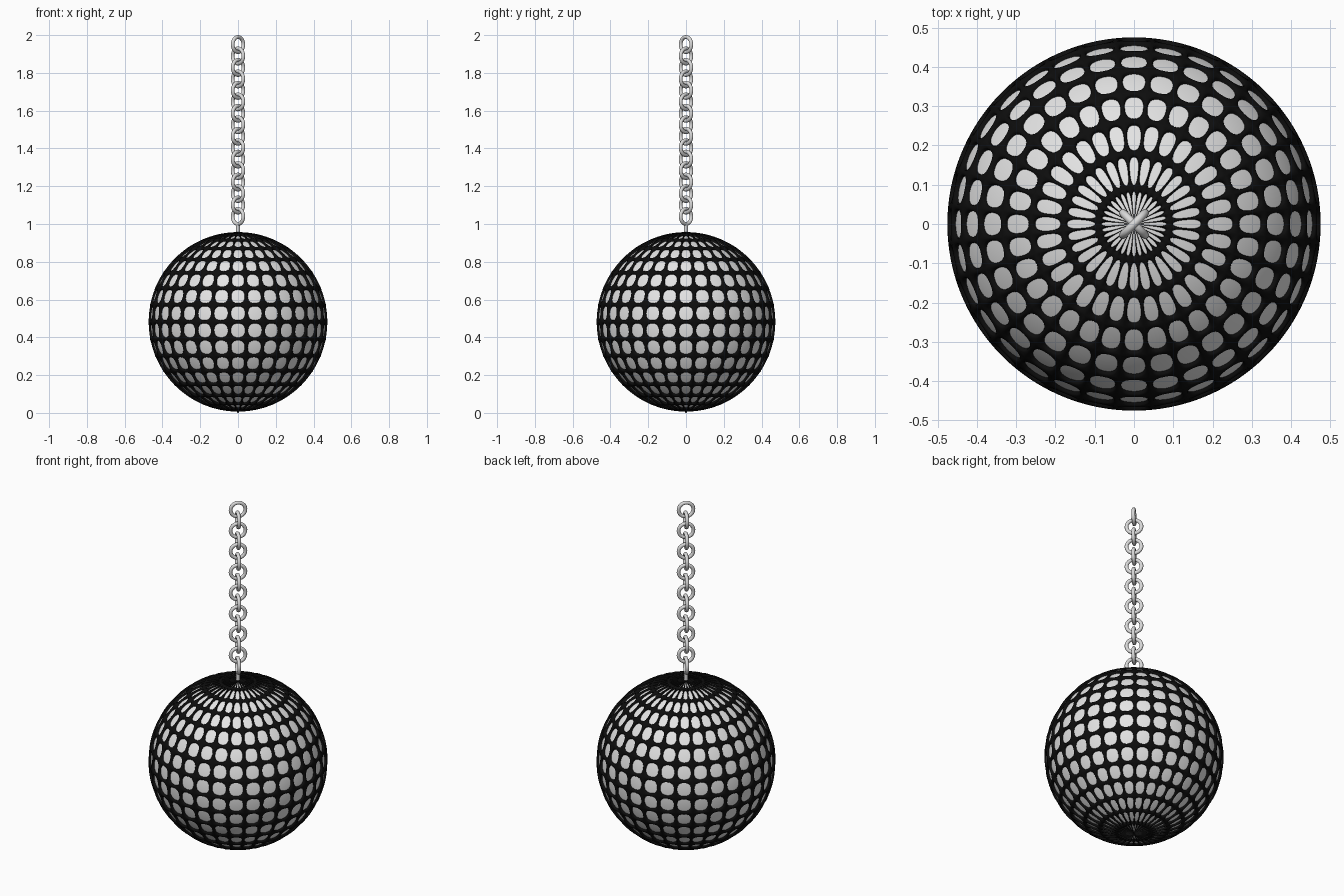
import bpy, bmesh
from math import sin, cos, pi, radians
from mathutils import Vector

cube = bpy.data.objects.get("Cube")
if cube:
    bpy.data.objects.remove(cube, do_unlink=True)

CENTRE = Vector((0, 0, 0.482))
RADIUS = 0.475
SEGMENTS, RINGS = 32, 16
STEPS = 6             # samples per side of a lattice cell


def material(name, value):
    mat = bpy.data.materials.new(name)
    mat.use_nodes = True
    colour = (value, value, value, 1)
    mat.diffuse_color = colour
    mat.node_tree.nodes["Principled BSDF"].inputs["Base Color"].default_value = colour
    return mat


black = material("black", 0.004)
mirror = material("mirror_grey", 0.78)
steel = material("steel_grey", 0.7)


def finish(obj, name, mat, angle=60):
    obj.name = name
    obj.data.materials.append(mat)
    bpy.ops.object.select_all(action='DESELECT')
    obj.select_set(True)
    bpy.context.view_layer.objects.active = obj
    bpy.ops.object.shade_smooth_by_angle(angle=radians(angle))


def on_sphere(seg, ring, radius):
    """Point at fractional segment and ring; cells are centred on the axes."""
    a = 2 * pi * (seg - 0.5) / SEGMENTS
    p = pi * ring / RINGS
    return radius * Vector((sin(p) * cos(a), sin(p) * sin(a), cos(p)))


def cell_outline():
    """Unit square outline from -1 to 1, sampled anticlockwise."""
    ts = [2 * k / STEPS - 1 for k in range(STEPS)]
    return ([(t, -1) for t in ts] + [(1, t) for t in ts]
            + [(-t, 1) for t in ts] + [(-1, -t) for t in ts])


def rounded(x, y, size):
    """Pull a square outline point onto a rounded opening."""
    power = 2.5
    k = size / (abs(x) ** power + abs(y) ** power) ** (1 / power)
    return x * k, y * k


# Inner mirrored ball
bpy.ops.mesh.primitive_uv_sphere_add(segments=64, ring_count=32,
                                     radius=RADIUS - 0.01, location=CENTRE)
finish(bpy.context.object, "mirror_ball", mirror)

# Black lattice shell with a rounded opening in every cell
bm = bmesh.new()
outline = cell_outline()
levels = [(None, RADIUS), (0.9, RADIUS - 0.001),
          (0.84, RADIUS - 0.004), (0.81, RADIUS - 0.012)]
for ring in range(RINGS):
    for seg in range(SEGMENTS):
        loops = []
        for size, radius in levels:
            loop = []
            for x, y in outline:
                u, v = (x, y) if size is None else rounded(x, y, size)
                loop.append(bm.verts.new(
                    on_sphere(seg + 0.5 + u / 2, ring + 0.5 + v / 2, radius)))
            loops.append(loop)
        n = len(outline)
        for outer, inner in zip(loops, loops[1:]):
            for i in range(n):
                j = (i + 1) % n
                bm.faces.new((outer[i], inner[i], inner[j], outer[j]))
bmesh.ops.remove_doubles(bm, verts=bm.verts, dist=0.00005)
# Turn every face outward from the ball centre
bm.normal_update()
bmesh.ops.reverse_faces(
    bm, faces=[f for f in bm.faces if f.normal.dot(f.calc_center_median()) < 0])
mesh = bpy.data.meshes.new("lattice_shell")
bm.to_mesh(mesh)
bm.free()
lattice = bpy.data.objects.new("lattice_shell", mesh)
lattice.location = CENTRE
bpy.context.collection.objects.link(lattice)
finish(lattice, "lattice_shell", black)

# Small pole nub under the ball
bpy.ops.mesh.primitive_cone_add(vertices=12, radius1=0.002, radius2=0.01,
                                depth=0.012, location=(0, 0, 0.006))
finish(bpy.context.object, "bottom_nub", black)

# Peg joining the ball to the chain
bpy.ops.mesh.primitive_cylinder_add(vertices=16, radius=0.011, depth=0.06,
                                    location=(0, 0, 0.97))
finish(bpy.context.object, "chain_peg", steel)

# Chain of round links, alternating across the two diagonals
LINKS = 16
TOP, BOTTOM = 1.95, 1.04
for i in range(LINKS):
    z = TOP + (BOTTOM - TOP) * i / (LINKS - 1)
    turn = radians(45 if i % 2 == 0 else -45)
    bpy.ops.mesh.primitive_torus_add(major_segments=32, minor_segments=12,
                                     major_radius=0.04, minor_radius=0.01,
                                     location=(0, 0, z),
                                     rotation=(pi / 2, 0, turn))
    finish(bpy.context.object, f"chain_link_{i + 1}", steel)
